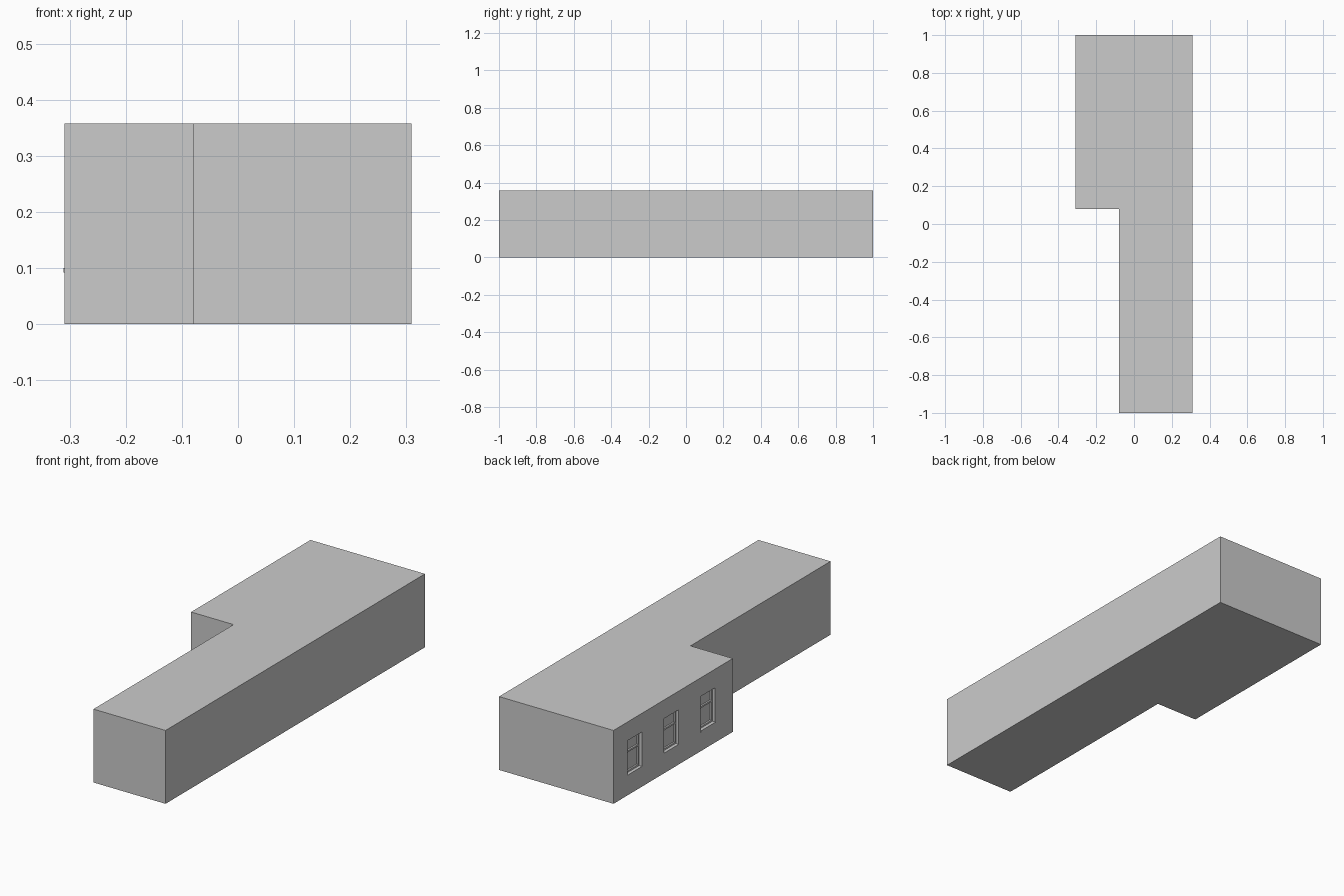
import bpy, bmesh

if "Cube" in bpy.data.objects:
    bpy.data.objects.remove(bpy.data.objects["Cube"])

H = 0.358            # building height
XW = -0.309          # window wall plane
WIN_Y = (0.838, 0.556, 0.272)
W, Z0, Z1 = 0.112, 0.092, 0.267
DEPTH = 0.022


def make_object(name, bm):
    bmesh.ops.recalc_face_normals(bm, faces=bm.faces)
    mesh = bpy.data.meshes.new(name)
    bm.to_mesh(mesh)
    bm.free()
    ob = bpy.data.objects.new(name, mesh)
    bpy.context.collection.objects.link(ob)
    return ob


def add_box(bm, x0, x1, y0, y1, z0, z1):
    for v in bmesh.ops.create_cube(bm, size=1)['verts']:
        v.co = (x0 + (v.co.x + .5) * (x1 - x0),
                y0 + (v.co.y + .5) * (y1 - y0),
                z0 + (v.co.z + .5) * (z1 - z0))


# L-shaped building body, extruded from its footprint
plan = [(-0.08, -1), (0.309, -1), (0.309, 1), (XW, 1), (XW, 0.08), (-0.08, 0.08)]
bm = bmesh.new()
base = bm.faces.new([bm.verts.new((x, y, 0)) for x, y in plan])
ext = bmesh.ops.extrude_face_region(bm, geom=[base], use_keep_orig=True)
for v in ext['geom']:
    if isinstance(v, bmesh.types.BMVert):
        v.co.z = H
body = make_object("building_body", bm)

# window recesses
bm = bmesh.new()
for y in WIN_Y:
    add_box(bm, XW - 0.05, XW + DEPTH, y - W / 2, y + W / 2, Z0, Z1)
cutter = make_object("window_cutter", bm)
cutter.hide_render = True
cutter.hide_viewport = True
cut = body.modifiers.new("window_recesses", 'BOOLEAN')
cut.operation = 'DIFFERENCE'
cut.solver = 'EXACT'
cut.object = cutter

# frame bars with a transom, and a slightly projecting sill
T = 0.008
for i, y in enumerate(WIN_Y, 1):
    a, b = y - W / 2, y + W / 2
    x0, x1 = XW + DEPTH - 0.008, XW + DEPTH
    bm = bmesh.new()
    add_box(bm, x0, x1, a, a + T, Z0, Z1)
    add_box(bm, x0, x1, b - T, b, Z0, Z1)
    add_box(bm, x0, x1, a + T, b - T, Z1 - T, Z1)
    add_box(bm, x0, x1, a + T, b - T, Z0, Z0 + 2 * T)
    add_box(bm, x0, x1, a + T, b - T, 0.198, 0.206)
    make_object(f"window_frame_{i}", bm)
    bm = bmesh.new()
    add_box(bm, XW - 0.002, x0, a, b, Z0, Z0 + 0.008)
    make_object(f"window_sill_{i}", bm)
